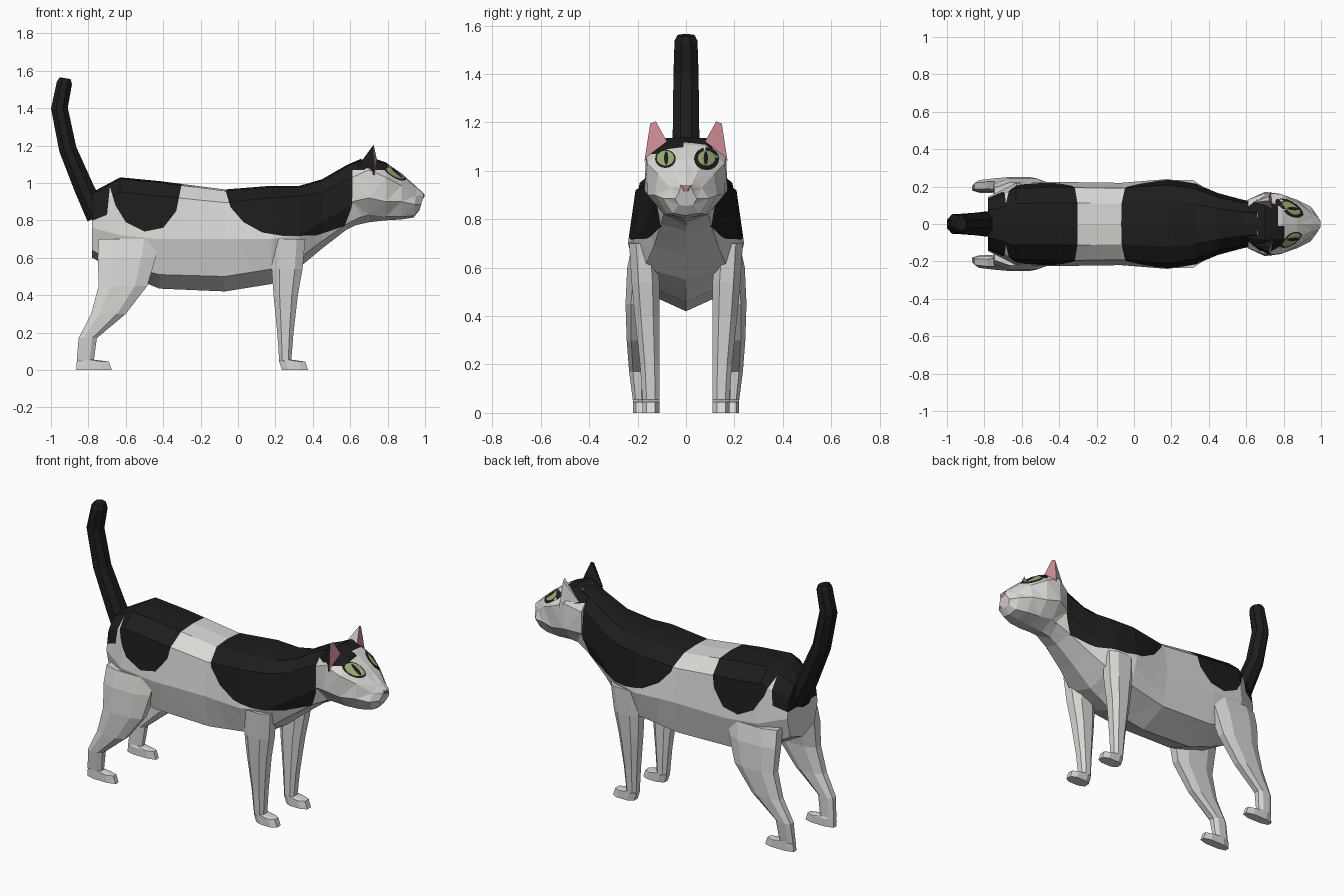
import bpy, bmesh, math
from mathutils import Vector
from mathutils.bvhtree import BVHTree

if "Cube" in bpy.data.objects:
    bpy.data.objects.remove(bpy.data.objects["Cube"])


def material(name, rgb):
    m = bpy.data.materials.new(name)
    m.diffuse_color = (*rgb, 1)
    m.use_nodes = True
    m.node_tree.nodes["Principled BSDF"].inputs["Base Color"].default_value = m.diffuse_color
    return m


WHITE = material("white_fur", (0.70, 0.69, 0.67))
BLACK = material("black_fur", (0.012, 0.012, 0.012))
PINK = material("pink_skin", (0.62, 0.27, 0.30))
GREEN = material("green_iris", (0.33, 0.42, 0.18))


def finish(name, bm, *mats):
    bmesh.ops.recalc_face_normals(bm, faces=bm.faces)
    me = bpy.data.meshes.new(name)
    bm.to_mesh(me)
    bm.free()
    for m in mats:
        me.materials.append(m)
    ob = bpy.data.objects.new(name, me)
    bpy.context.collection.objects.link(ob)
    return ob


def loft(rings):
    """Closed skin through rings of equal length, capped at both ends."""
    bm = bmesh.new()
    rows = [[bm.verts.new(p) for p in ring] for ring in rings]
    n = len(rows[0])
    for a, b in zip(rows, rows[1:]):
        for i in range(n):
            j = (i + 1) % n
            bm.faces.new((a[i], a[j], b[j], b[i]))
    bm.faces.new(rows[0])
    bm.faces.new(rows[-1])
    bmesh.ops.recalc_face_normals(bm, faces=bm.faces)
    return bm


def mirror_ring(x, half, lean=0.0):
    """Full cross-section from a half profile running top to bottom."""
    full = half + [(-y, z) for y, z in half[-2:0:-1]]
    top = half[0][1]
    return [(x - (top - z) * lean, y, z) for y, z in full]


def cut(bm, co, no):
    geom = bm.verts[:] + bm.edges[:] + bm.faces[:]
    bmesh.ops.bisect_plane(bm, geom=geom, plane_co=co, plane_no=no, dist=1e-5)


# Body: x, half width, then heights of back, shoulder line, flank, belly edge, belly
body_rows = [
    (-0.78, .145, .95, .87, .76, .64, .60),
    (-0.63, .220, 1.03, .95, .72, .56, .52),
    (-0.42, .225, 1.01, .93, .70, .51, .435),
    (-0.07, .220, .965, .895, .70, .50, .42),
    (0.18, .240, .985, .92, .70, .54, .46),
    (0.33, .215, .985, .93, .72, .60, .55),
    (0.45, .165, 1.02, .95, .79, .69, .65),
    (0.58, .130, 1.095, 1.02, .87, .78, .75),
    (0.66, .115, 1.13, 1.06, .90, .82, .79),
]
rings = []
for x, w, top, sh, mid, low, bot in body_rows:
    rings.append(mirror_ring(x, [(0, top), (.5 * w, top - .008), (.87 * w, sh),
                                 (w, mid), (.8 * w, low), (0, bot)]))
bm = loft(rings)

# Black saddle patches: everything above each convex lower outline
patches = [
    [(-.80, .79), (-.70, .83), (-.685, .98)],
    [(-.685, .98), (-.655, .88), (-.60, .79), (-.50, .74), (-.40, .76),
     (-.33, .85), (-.30, 1.0)],
    [(-.07, .97), (-.04, .87), (.03, .79), (.13, .735), (.25, .715),
     (.42, .72), (.57, .77), (.605, .86), (.66, 1.13)],
]
segments = [[(p, q) for p, q in zip(pts, pts[1:])] for pts in patches]
for segs in segments:
    for (x0, z0), (x1, z1) in segs:
        cut(bm, (x0, 0, z0), (z0 - z1, 0, x1 - x0))
for f in bm.faces:
    c = f.calc_center_median()
    f.material_index = int(any(
        all((q[0] - p[0]) * (c.z - p[1]) - (q[1] - p[1]) * (c.x - p[0]) > 0
            for p, q in segs) for segs in segments))
finish("body", bm, WHITE, BLACK)

# Head: cross-sections from the neck to the nose
head_rows = [
    (.610, 0, [(0, 1.10), (.07, 1.095), (.13, 1.03), (.13, .90), (.07, .80), (0, .77)]),
    (.700, 0, [(0, 1.14), (.085, 1.135), (.165, 1.07), (.172, .92), (.10, .83), (0, .79)]),
    (.790, 0, [(0, 1.11), (.08, 1.10), (.16, 1.03), (.158, .90), (.09, .82), (0, .80)]),
    (.875, 0, [(0, 1.05), (.065, 1.04), (.115, .985), (.128, .90), (.08, .82), (0, .805)]),
    (.955, .1, [(0, .98), (.035, .97), (.065, .93), (.092, .885), (.055, .825), (0, .815)]),
    (.996, .3, [(0, .94), (.022, .935), (.03, .91), (.045, .885), (.03, .86), (0, .855)]),
]
bm = loft([mirror_ring(x, half, lean) for x, lean, half in head_rows])
bmesh.ops.triangulate(bm, faces=bm.faces)

# Black cap on the crown, split by a pale stripe
for y in (-.145, -.01, .03, .11):
    cut(bm, (0, y, 0), (0, 1, 0))
for x in (.66, .77, .805):
    cut(bm, (x, 0, 0), (1, 0, 0))
cut(bm, (0, 0, 1.07), (0, 0, 1))
for f in bm.faces:
    c = f.calc_center_median()
    crown = c.z > 1.07 and (c.x < .66 or (c.x < .805 and -.145 < c.y < -.01)
                            or (c.x < .77 and -.01 < c.y < .11))
    f.material_index = int(crown)
tree = BVHTree.FromBMesh(bm)
finish("head", bm, WHITE, BLACK)


def face_plate(name, outline, lift, mat):
    """Thin patch dropped onto the face from the front."""
    n = len(outline)
    cy = sum(p[0] for p in outline) / n
    cz = sum(p[1] for p in outline) / n
    bm = bmesh.new()

    def drop(y, z):
        hit = tree.ray_cast(Vector((2, y, z)), Vector((-1, 0, 0)))[0]
        return bm.verts.new((hit.x + lift, y, z)) if hit else None

    mid = drop(cy, cz)
    rows = [[drop(cy + (y - cy) * k, cz + (z - cz) * k) for y, z in outline]
            for k in (.33, .67, 1)]
    for i in range(n):
        j = (i + 1) % n
        quads = [(mid, rows[0][i], rows[0][j])]
        quads += [(a[i], b[i], b[j], a[j]) for a, b in zip(rows, rows[1:])]
        for q in quads:
            if None not in q:
                f = bm.faces.new(q)
                f.normal_update()
                if f.normal.x < 0:
                    f.normal_flip()
    me = bpy.data.meshes.new(name)
    bm.to_mesh(me)
    bm.free()
    me.materials.append(mat)
    bpy.context.collection.objects.link(bpy.data.objects.new(name, me))


def oval(y, z, ry, rz, n=16):
    return [(y + ry * math.cos(math.tau * i / n), z + rz * math.sin(math.tau * i / n))
            for i in range(n)]


# Eyes and nose
for side, label in ((-1, "right"), (1, "left")):
    y = side * .085
    ring = (.043, .038) if side < 0 else (.052, .047)
    face_plate(label + "_eye_rim", oval(y, 1.05, *ring), .003, BLACK)
    face_plate(label + "_iris", oval(y, 1.053, .036, .031), .006, GREEN)
    face_plate(label + "_pupil", oval(y - side * .003, 1.053, .009, .028, 10), .009, BLACK)
face_plate("nose", [(-.026, .942), (.026, .942), (.008, .915), (-.008, .915)], .004, PINK)

# Ears: pink inside, fur outside
for side, label, fur in ((-1, "right_ear", BLACK), (1, "left_ear", WHITE)):
    bm = bmesh.new()
    pts = [(.73, .172, 1.04), (.745, .075, 1.115), (.725, .125, 1.205),
           (.72, .148, 1.195), (.635, .115, 1.08)]
    out, inn, tip_in, tip_out, back = [bm.verts.new((x, side * y, z)) for x, y, z in pts]
    bm.faces.new((out, inn, tip_in, tip_out)).material_index = 1
    for f in ((inn, back, tip_in), (tip_in, back, tip_out), (tip_out, back, out),
              (out, back, inn)):
        bm.faces.new(f)
    finish(label, bm, fur, PINK)

# Legs: height, back x, front x, inner y, outer y
front_leg = [
    (.70, .175, .36, .12, .235), (.54, .18, .345, .11, .225), (.40, .19, .32, .11, .212),
    (.20, .21, .297, .11, .19), (.055, .22, .285, .11, .18), (.045, .22, .36, .11, .18),
    (.0, .235, .375, .11, .18)]
hind_leg = [
    (.70, -.745, -.42, .11, .222), (.60, -.75, -.44, .13, .243), (.45, -.745, -.485, .16, .25),
    (.30, -.785, -.60, .17, .245), (.17, -.852, -.755, .17, .235), (.055, -.862, -.77, .17, .22),
    (.045, -.862, -.69, .165, .22), (.0, -.865, -.675, .165, .22)]
for label, rows in (("front_leg", front_leg), ("hind_leg", hind_leg)):
    for side, hand in ((-1, "right_"), (1, "left_")):
        rings = []
        for z, x0, x1, y0, y1 in rows:
            a, b = (x1 - x0) * .25, (y1 - y0) * .25
            rings.append([(x, side * y, z) for x, y in (
                (x0, y0 + b), (x0 + a, y0), (x1 - a, y0), (x1, y0 + b),
                (x1, y1 - b), (x1 - a, y1), (x0 + a, y1), (x0, y1 - b))])
        finish(hand + label, loft(rings), WHITE)

# Tail: eight-sided tube along a bent path
path = [(-.75, .82, .06), (-.82, .965, .053), (-.91, 1.18, .047),
        (-.955, 1.40, .045), (-.928, 1.535, .041), (-.924, 1.56, .03)]
rings = []
for i, (x, z, r) in enumerate(path):
    p, q = path[max(i - 1, 0)], path[min(i + 1, len(path) - 1)]
    d = Vector((q[0] - p[0], 0, q[1] - p[1])).normalized()
    u = Vector((d.z, 0, -d.x))
    ring = []
    for k in range(8):
        t = math.tau * (k + .5) / 8
        v = Vector((x, 0, z)) + u * (r * 1.08 * math.cos(t))
        ring.append((v.x, r * 1.25 * math.sin(t), v.z))
    rings.append(ring)
finish("tail", loft(rings), BLACK)
